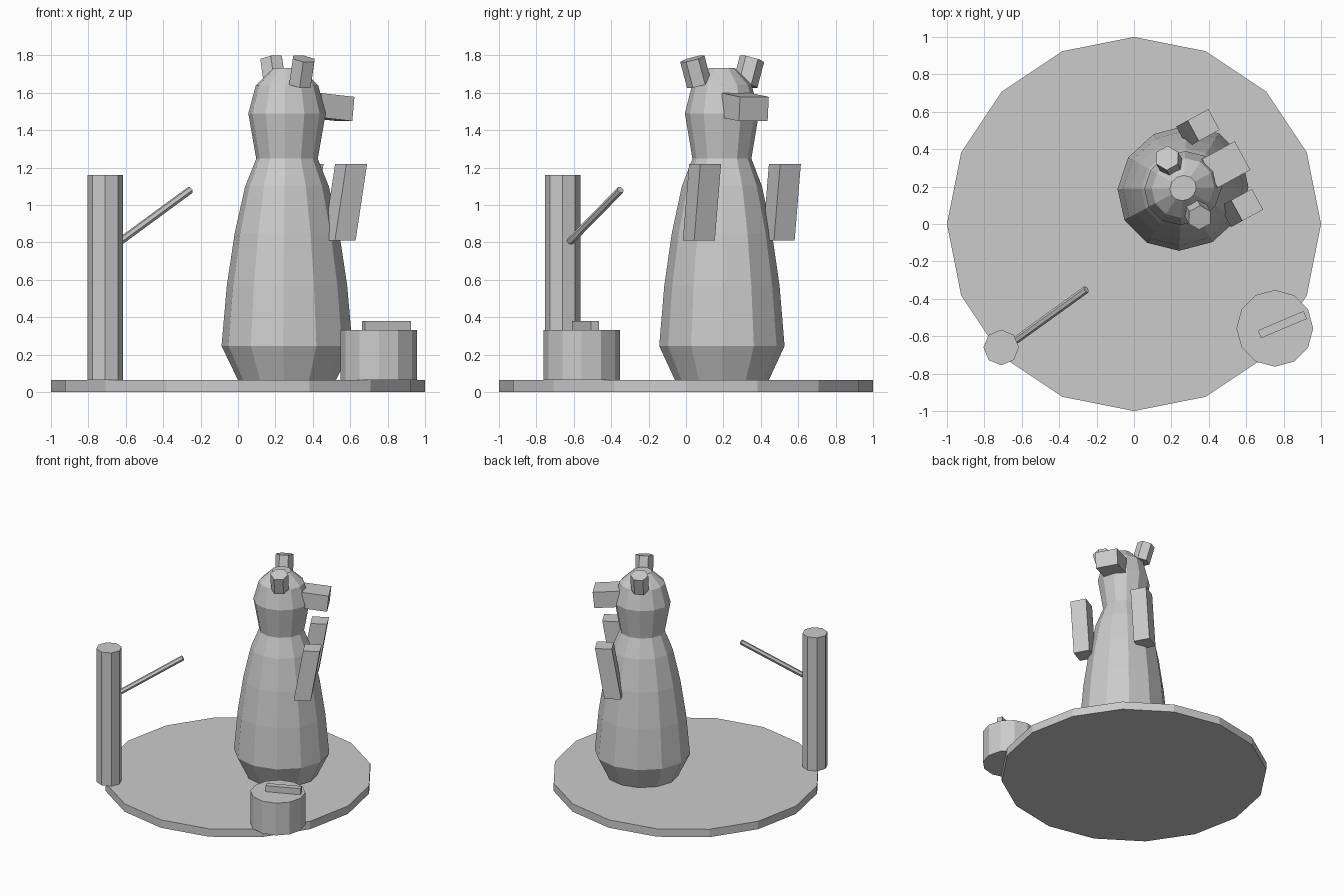
import bpy, bmesh
from math import sin, cos, pi, radians
from mathutils import Vector, Matrix

if "Cube" in bpy.data.objects:
    bpy.data.objects.remove(bpy.data.objects["Cube"])


def finish(name, bm, matrix=Matrix()):
    bmesh.ops.recalc_face_normals(bm, faces=bm.faces)
    mesh = bpy.data.meshes.new(name)
    bm.to_mesh(mesh)
    bm.free()
    ob = bpy.data.objects.new(name, mesh)
    ob.matrix_world = matrix
    bpy.context.collection.objects.link(ob)
    return ob


def lathe(name, profile, sides, matrix=Matrix(), squash=1.0):
    """Closed turned solid from (radius, z) pairs, first vertex on +x."""
    bm = bmesh.new()
    rings = [[bm.verts.new((r * cos(2 * pi * i / sides), squash * r * sin(2 * pi * i / sides), z))
              for i in range(sides)] for r, z in profile]
    for a, b in zip(rings, rings[1:]):
        for i in range(sides):
            j = (i + 1) % sides
            bm.faces.new((a[i], a[j], b[j], b[i]))
    bm.faces.new(rings[0][::-1])
    bm.faces.new(rings[-1])
    return finish(name, bm, matrix)


def box(name, size, matrix, lean=0.0):
    """Box whose top is shifted along local x by lean per unit of height."""
    bm = bmesh.new()
    bmesh.ops.create_cube(bm, size=1)
    for v in bm.verts:
        v.co = Vector(c * s for c, s in zip(v.co, size))
        v.co.x += lean * v.co.z
    return finish(name, bm, matrix)


move = Matrix.Translation
FLOOR = 0.065

# Round base
lathe("base", [(1, 0), (1, FLOOR)], 16)

# Post with a side branch
lathe("post", [(0.095, FLOOR), (0.095, 1.16)], 8, move((-0.71, -0.66, 0)))
start, end = Vector((-0.63, -0.62, 0.805)), Vector((-0.255, -0.35, 1.08))
axis = end - start
lathe("branch", [(0.02, 0), (0.02, axis.length)], 6,
      move(start) @ axis.to_track_quat('Z', 'Y').to_matrix().to_4x4())

# Stump with a slab on top
lathe("stump", [(0.205, FLOOR), (0.205, 0.33)], 12, move((0.753, -0.558, 0)))
box("slab", (0.266, 0.045, 0.05), move((0.793, -0.538, 0.355)) @ Matrix.Rotation(radians(23), 4, 'Z'))

# Animal: local +x is its facing direction
animal = move((0.262, 0.192, 0)) @ Matrix.Rotation(radians(28.6), 4, 'Z')
lathe("body_and_head", [(0.268, FLOOR), (0.357, 0.246), (0.328, 0.57), (0.285, 0.85), (0.228, 1.10),
                        (0.168, 1.247), (0.211, 1.49), (0.170, 1.64), (0.072, 1.733)],
      12, animal, 0.92)
box("snout", (0.2, 0.175, 0.13), animal @ move((0.257, 0, 1.523)) @ Matrix.Rotation(0.1, 4, 'Y'))
for side, label in ((1, "left"), (-1, "right")):
    lathe(label + "_ear", [(0.067, -0.072), (0.067, 0.072)], 6,
          animal @ move((0.003, side * 0.161, 1.712)) @ Matrix.Rotation(-side * 0.29, 4, 'X'))
    box(label + "_arm", (0.126, 0.126, 0.41), animal @ move((0.223, side * 0.243, 1.015)), 0.17)
